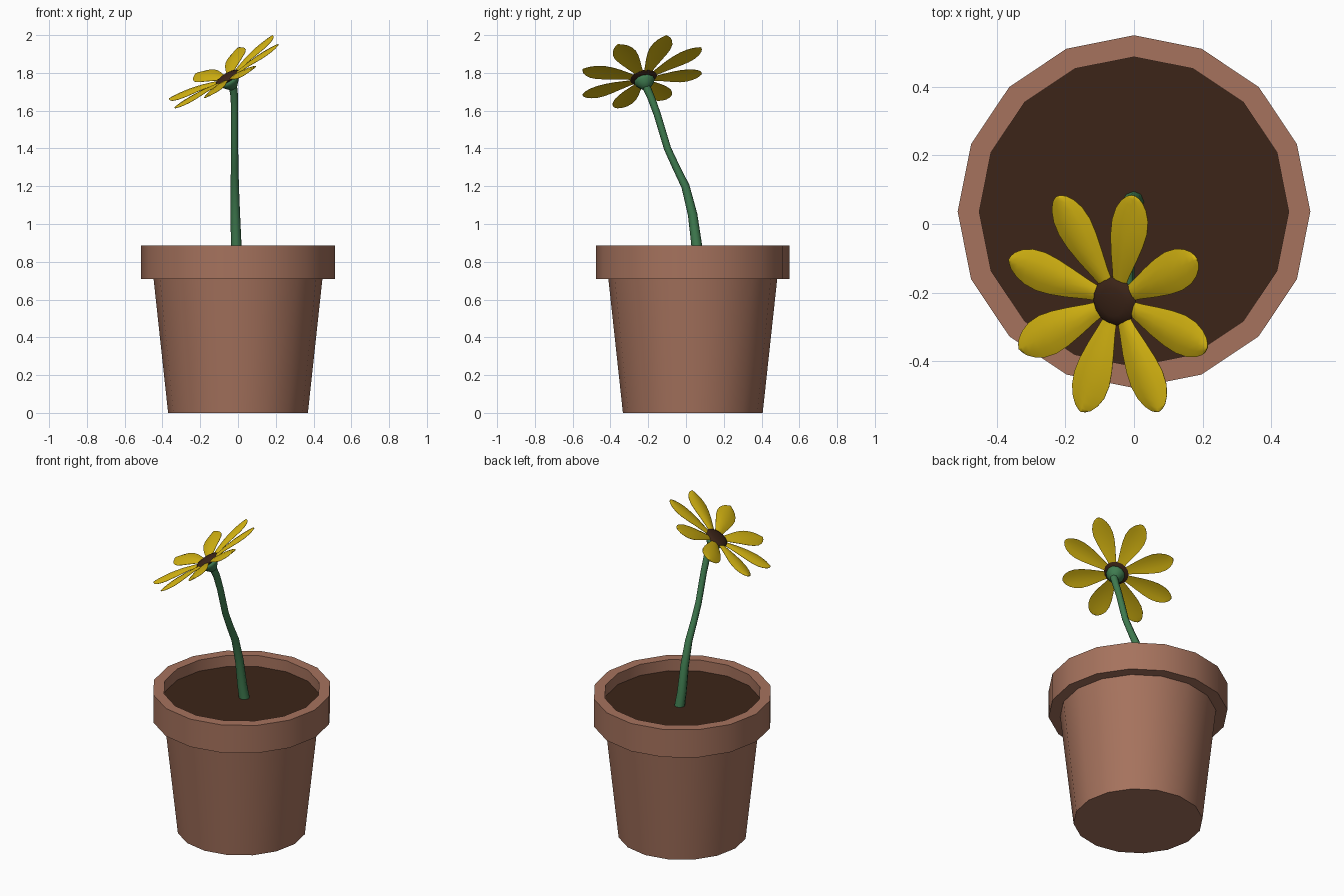
import bpy, bmesh, math
from mathutils import Vector, Matrix

if "Cube" in bpy.data.objects:
    bpy.data.objects.remove(bpy.data.objects["Cube"])


def material(name, rgb):
    m = bpy.data.materials.new(name)
    m.diffuse_color = (*rgb, 1)
    m.use_nodes = True
    m.node_tree.nodes["Principled BSDF"].inputs["Base Color"].default_value = m.diffuse_color
    return m


CLAY = material("clay", (0.38, 0.17, 0.11))
EARTH = material("earth", (0.045, 0.018, 0.009))
GREEN = material("green", (0.05, 0.20, 0.08))
YELLOW = material("yellow", (0.68, 0.47, 0.006))


def finish(name, bm, mat, angle=40):
    bmesh.ops.recalc_face_normals(bm, faces=bm.faces)
    me = bpy.data.meshes.new(name)
    bm.to_mesh(me)
    bm.free()
    me.materials.append(mat)
    me.shade_smooth()
    me.set_sharp_from_angle(angle=math.radians(angle))
    ob = bpy.data.objects.new(name, me)
    bpy.context.collection.objects.link(ob)
    return ob


def skin(bm, rings):
    for a, b in zip(rings, rings[1:]):
        n = len(a)
        for i in range(n):
            bm.faces.new((a[i], a[(i + 1) % n], b[(i + 1) % n], b[i]))


def lathe(name, profile, sides, mat, frame, cap_start=False, cap_end=False, angle=40):
    bm = bmesh.new()
    rings = []
    for r, z in profile:
        rings.append([bm.verts.new(frame @ Vector((r * math.cos(k * math.tau / sides),
                                                   r * math.sin(k * math.tau / sides), z)))
                      for k in range(sides)])
    skin(bm, rings)
    if cap_start:
        bm.faces.new(rings[0][::-1])
    if cap_end:
        bm.faces.new(rings[-1])
    return finish(name, bm, mat, angle)


# Pot with rim, and soil inside it
pot_frame = Matrix.Translation((0, 0.036, 0))
lathe("pot", [(0.37, 0), (0.447, 0.71), (0.513, 0.71), (0.513, 0.885),
              (0.45, 0.885), (0.45, 0.815)], 16, CLAY, pot_frame, cap_start=True)
lathe("soil", [(0.45, 0.81), (0.45, 0.815)], 16, EARTH, pot_frame, cap_end=True)

# Tilted frame of the flower head
n = Vector((-0.51, -0.21, 0.835)).normalized()
u = Vector((0.3, -0.625, 0.02))
u = (u - n * u.dot(n)).normalized()
v = n.cross(u)
head = Matrix((u, v, n)).transposed().to_4x4()
head.translation = (-0.05, -0.222, 1.764)

# Stem: tapered tube along a bent path
path = [(0.0, 0.066, 0.80, 0.031), (-0.01, 0.055, 0.90, 0.028), (-0.014, 0.035, 1.05, 0.025),
        (-0.017, -0.003, 1.20, 0.022), (-0.018, -0.052, 1.30, 0.020),
        (-0.018, -0.098, 1.40, 0.019), (-0.018, -0.152, 1.58, 0.019),
        (-0.019, -0.185, 1.67, 0.020), (-0.027, -0.212, 1.73, 0.022)]
bm = bmesh.new()
rings = []
for i, (x, y, z, r) in enumerate(path):
    d = Vector(path[min(i + 1, len(path) - 1)][:3]) - Vector(path[max(i - 1, 0)][:3])
    side = Vector((1, 0, 0))
    back = d.normalized().cross(side).normalized()
    rings.append([bm.verts.new(Vector((x, y, z)) + r * (side * math.cos(a) + back * math.sin(a)))
                  for a in [k * math.tau / 8 for k in range(8)]])
skin(bm, rings)
bm.faces.new(rings[0][::-1])
bm.faces.new(rings[-1])
finish("stem", bm, GREEN, 60)

# Green cup under the petals and dark domed centre above them
lathe("calyx", [(0.02, -0.055), (0.036, -0.038), (0.053, -0.018), (0.055, -0.005), (0.045, 0.004)],
      12, GREEN, head, True, True, 60)
lathe("flower_centre", [(0.05, 0.0), (0.073, 0.012), (0.066, 0.021), (0.042, 0.028), (0.015, 0.031)],
      16, EARTH, head, True, True, 60)

# Eight petals: rounded blades rising towards the tip
outline = [(0.03, 0.016), (0.09, 0.029), (0.15, 0.045), (0.20, 0.056), (0.245, 0.061),
           (0.285, 0.056), (0.315, 0.043), (0.335, 0.027), (0.344, 0.013), (0.347, 0.002)]
ACROSS = (-1, -0.5, 0, 0.5, 1)
for k in range(8):
    turn = head @ Matrix.Rotation(k * math.tau / 8, 4, 'Z')
    bm = bmesh.new()
    layers = []
    for half in (0.004, -0.004):
        layers.append([[bm.verts.new(turn @ Vector((
            r, w * s, 0.05 * r / 0.347 + 0.012 * math.sin(math.pi * r / 0.347)
            - 0.01 * s * s * w / 0.061 + half * (1 - 0.8 * s * s))))
            for s in ACROSS] for r, w in outline])
    loops = []
    for j in range(len(outline)):
        loops.append(layers[0][j] + layers[1][j][::-1])
    skin(bm, loops)
    bm.faces.new(loops[0][::-1])
    bm.faces.new(loops[-1])
    finish(f"petal_{k + 1}", bm, YELLOW, 60)
